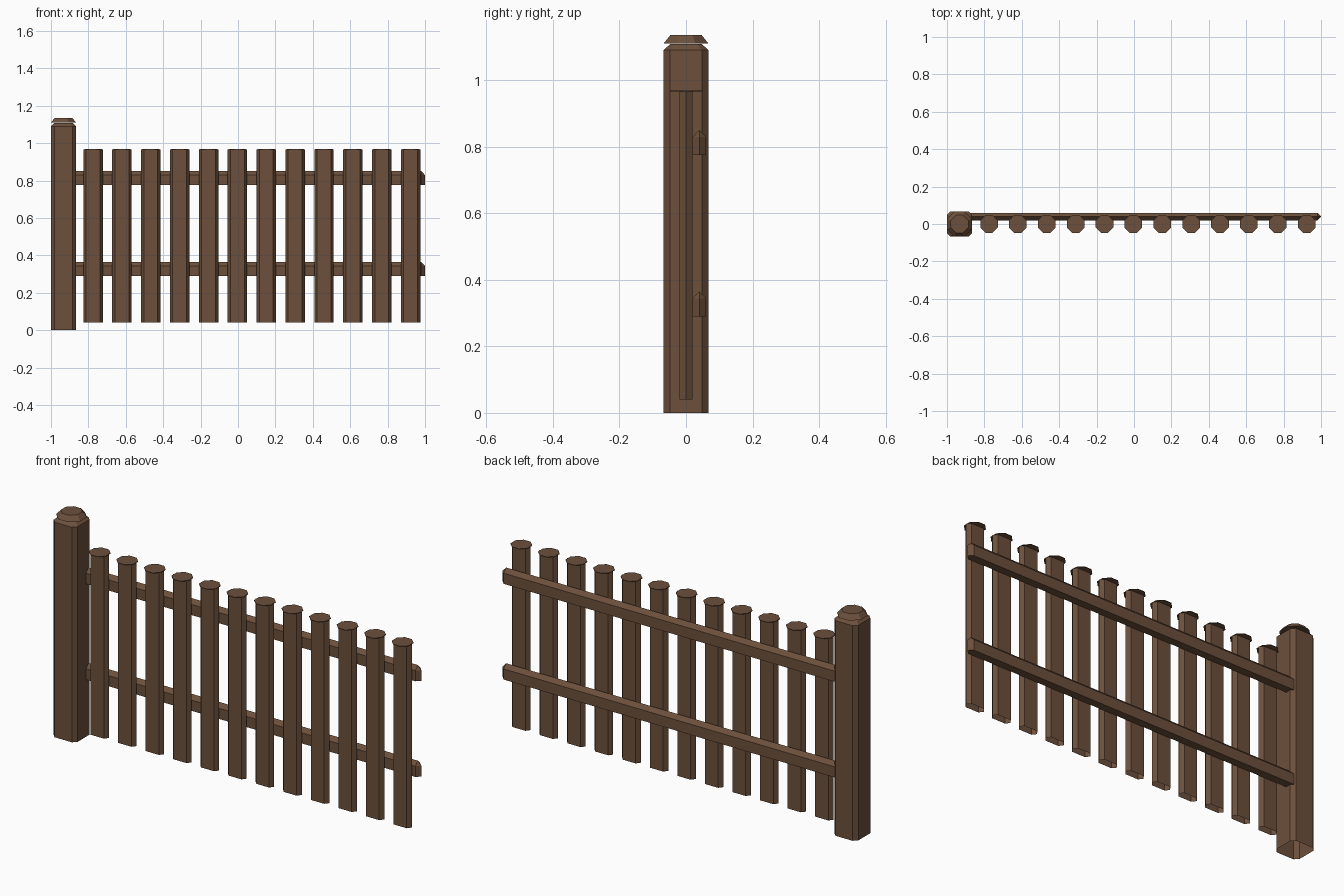
import bpy, bmesh, math

cube = bpy.data.objects.get("Cube")
if cube:
    bpy.data.objects.remove(cube, do_unlink=True)

wood = bpy.data.materials.new("brown_wood")
wood.use_nodes = True
colour = (0.15, 0.08, 0.045, 1)
wood.diffuse_color = colour
wood.node_tree.nodes["Principled BSDF"].inputs["Base Color"].default_value = colour


def loft(name, rings, location, bottom=True, top=True):
    """Join rings of (x, y, z) points with quads and close the chosen ends."""
    bm = bmesh.new()
    loops = [[bm.verts.new(p) for p in ring] for ring in rings]
    n = len(loops[0])
    for low, high in zip(loops, loops[1:]):
        for i in range(n):
            j = (i + 1) % n
            bm.faces.new((low[i], low[j], high[j], high[i]))
    if bottom:
        bm.faces.new(loops[0][::-1])
    if top:
        bm.faces.new(loops[-1])
    mesh = bpy.data.meshes.new(name)
    bm.to_mesh(mesh)
    bm.free()
    mesh.materials.append(wood)
    obj = bpy.data.objects.new(name, mesh)
    obj.location = location
    bpy.context.collection.objects.link(obj)
    return obj


def octagon(apothem, z):
    r = apothem / math.cos(math.pi / 8)
    angles = [math.pi / 8 + i * math.pi / 4 for i in range(8)]
    return [(r * math.cos(a), r * math.sin(a), z) for a in angles]


def cut_square(half, cut, z):
    a, b = half, half - cut
    return [(a, -b, z), (a, b, z), (b, a, z), (-b, a, z),
            (-a, b, z), (-a, -b, z), (-b, -a, z), (b, -a, z)]


def plank(z):
    tip, flat, depth = 0.052, 0.037, 0.02
    return [(tip, 0, z), (flat, depth, z), (-flat, depth, z),
            (-tip, 0, z), (-flat, -depth, z), (flat, -depth, z)]


# Post with tapered shoulder, hollow underneath
post_x = -0.933
loft("post", [cut_square(0.067, 0.019, 0), cut_square(0.067, 0.019, 1.09),
              cut_square(0.048, 0.014, 1.108)], (post_x, 0, 0), bottom=False)

# Bevelled post cap
loft("post_cap", [octagon(0.067, 1.11), octagon(0.047, 1.135)], (post_x, 0, 0))

# Pickets with thin eight-sided tops
count, first, last = 12, -0.775, 0.923
for i in range(count):
    x = first + (last - first) * i / (count - 1)
    loft(f"picket_{i + 1}", [plank(0.04), plank(0.966)], (x, 0, 0),
         bottom=False, top=False)
    loft(f"picket_top_{i + 1}", [octagon(0.047, 0.965), octagon(0.047, 0.968)],
         (x, 0, 0))


# Rails with a ridged top and a pointed free end
def rail(name, z):
    start, end, tip, half = -0.9, 0.98, 1.0, 0.02
    plan = [(start, -half), (end, -half), (tip, 0), (end, half), (start, half)]
    bm = bmesh.new()
    low = [bm.verts.new((x, y, 0)) for x, y in plan]
    high = [bm.verts.new((x, y, 0.054)) for x, y in plan]
    ridge_a = bm.verts.new((start, 0, 0.075))
    ridge_b = bm.verts.new((end, 0, 0.075))
    bm.faces.new(low[::-1])
    for i in range(4):
        bm.faces.new((low[i], low[i + 1], high[i + 1], high[i]))
    bm.faces.new((low[4], low[0], high[0], ridge_a, high[4]))
    bm.faces.new((high[0], high[1], ridge_b, ridge_a))
    bm.faces.new((high[1], high[2], ridge_b))
    bm.faces.new((high[2], high[3], ridge_b))
    bm.faces.new((high[3], high[4], ridge_a, ridge_b))
    mesh = bpy.data.meshes.new(name)
    bm.to_mesh(mesh)
    bm.free()
    mesh.materials.append(wood)
    obj = bpy.data.objects.new(name, mesh)
    obj.location = (0, 0.04, z)
    bpy.context.collection.objects.link(obj)


rail("upper_rail", 0.775)
rail("lower_rail", 0.29)
